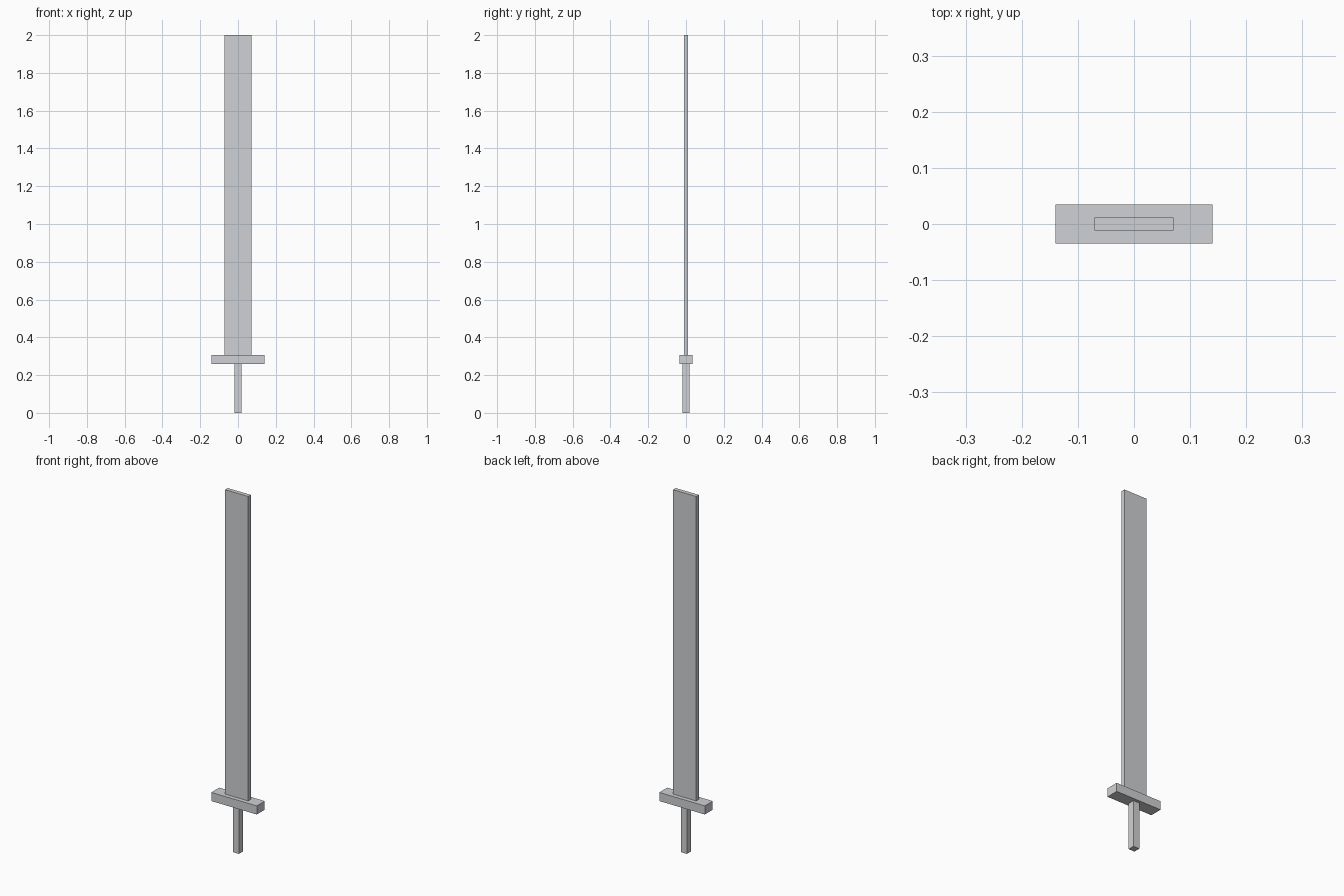
import bpy

cube = bpy.data.objects.get("Cube")
if cube:
    bpy.data.objects.remove(cube, do_unlink=True)

# Single plain light grey for the whole sword
COLOUR = (0.63, 0.64, 0.66, 1.0)
grey = bpy.data.materials.new("light steel grey")
grey.use_nodes = True
grey.diffuse_color = COLOUR
shader = next(n for n in grey.node_tree.nodes if n.type == "BSDF_PRINCIPLED")
shader.inputs["Base Color"].default_value = COLOUR


def box(name, width, depth, bottom, top):
    """Flat-faced box centred on the z axis between two heights."""
    bpy.ops.mesh.primitive_cube_add(size=1, location=(0, 0, (bottom + top) / 2))
    part = bpy.context.object
    part.name = part.data.name = name
    part.scale = (width, depth, top - bottom)
    bpy.ops.object.transform_apply(location=False, rotation=False, scale=True)
    part.data.materials.append(grey)


GUARD_BOTTOM, GUARD_TOP = 0.258, 0.306

# Square grip, crossguard and flat blade, stacked end to end
box("handle", 0.037, 0.037, 0, GUARD_BOTTOM)
box("crossguard", 0.28, 0.07, GUARD_BOTTOM, GUARD_TOP)
box("blade", 0.1415, 0.0233, GUARD_TOP, 2)
